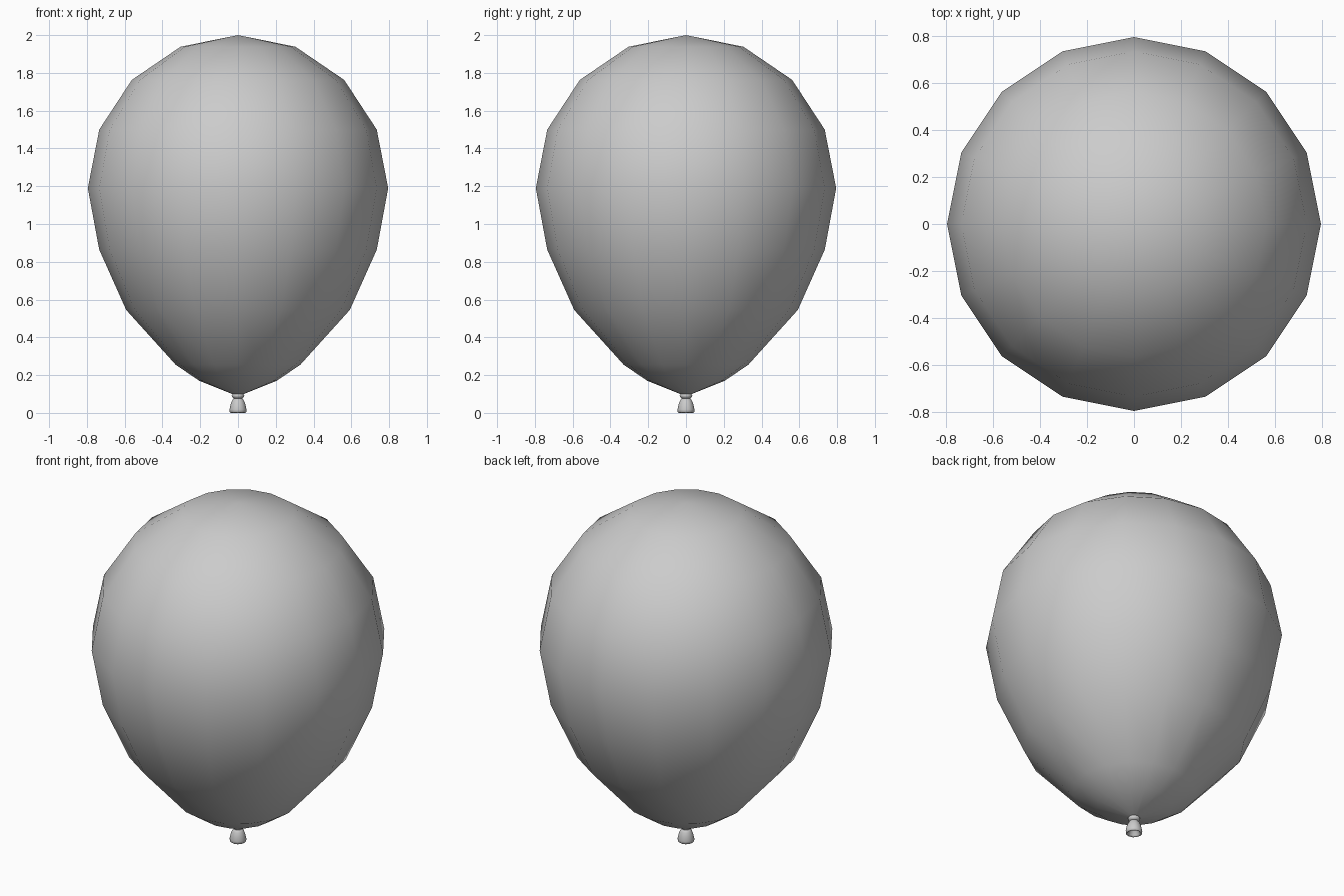
import bpy, bmesh, math

if "Cube" in bpy.data.objects:
    bpy.data.objects.remove(bpy.data.objects["Cube"])


def lathe(name, profile, sides):
    """Revolve (radius, z) points about z; radius 0 makes a pole."""
    bm = bmesh.new()
    rings = []
    for r, z in profile:
        if r == 0:
            rings.append([bm.verts.new((0, 0, z))] * sides)
        else:
            rings.append([bm.verts.new((r * math.cos(2 * math.pi * i / sides),
                                        r * math.sin(2 * math.pi * i / sides), z))
                          for i in range(sides)])
    for a, b in zip(rings, rings[1:]):
        for i in range(sides):
            j = (i + 1) % sides
            corners = list(dict.fromkeys((a[i], b[i], b[j], a[j])))
            bm.faces.new(corners)
    bmesh.ops.recalc_face_normals(bm, faces=bm.faces[:])
    for f in bm.faces:
        f.smooth = True
    mesh = bpy.data.meshes.new(name)
    bm.to_mesh(mesh)
    bm.free()
    obj = bpy.data.objects.new(name, mesh)
    bpy.context.collection.objects.link(obj)
    return obj


# Inflated body: round dome on top, tapering to the neck
R, CZ = 0.795, 1.19
dome = [(R * math.sin(math.pi * k / 8), CZ + 0.81 * math.cos(math.pi * k / 8))
        for k in range(1, 4)]
lathe("balloon_body",
      [(0, 2.0)] + dome + [(R, CZ), (0.735, 0.865), (0.592, 0.545),
                           (0.33, 0.255), (0.205, 0.17), (0.03, 0.1), (0, 0.098)], 16)

# Tied knot: small rolled bead
lathe("knot_bead",
      [(0, 0.106), (0.026, 0.104), (0.034, 0.094), (0.03, 0.083),
       (0.022, 0.076), (0, 0.074)], 12)

# Flared, hollow mouth below the knot
lathe("balloon_mouth",
      [(0, 0.08), (0.022, 0.078), (0.032, 0.064), (0.039, 0.045), (0.045, 0.018),
       (0.044, 0.004), (0.038, 0.0), (0.031, 0.008), (0.022, 0.035), (0, 0.045)], 12)
